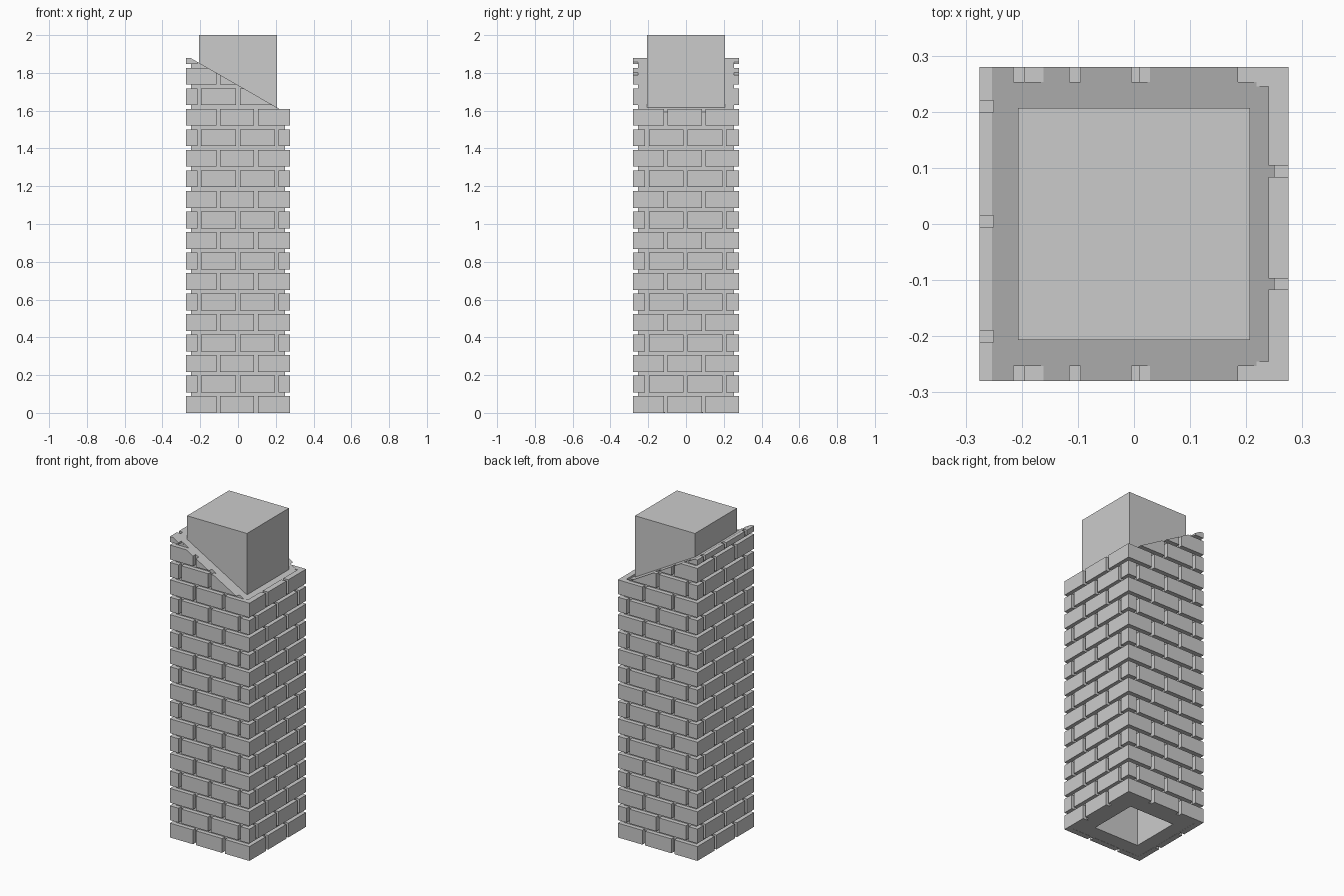
import bpy, bmesh
from mathutils import Vector

cube = bpy.data.objects.get("Cube")
if cube:
    bpy.data.objects.remove(cube)

HX, HY = 0.275, 0.28          # half size over the bricks
DEPTH = 0.035                 # brick depth, partly sunk in the core
GAP = 0.02                    # mortar joint
PITCH, BRICK = 0.1086, 0.0895 # course spacing and brick height
SLOPE = 0.572                 # fall of the cut towards +x
CUT_Z = 1.735                 # height of the cut at x = 0

stone = bpy.data.materials.new("grey stone")
stone.use_nodes = True
GREY = (0.6, 0.6, 0.6, 1)
stone.diffuse_color = GREY
stone.node_tree.nodes["Principled BSDF"].inputs["Base Color"].default_value = GREY


def finish(bm, name):
    bmesh.ops.recalc_face_normals(bm, faces=bm.faces[:])
    mesh = bpy.data.meshes.new(name)
    bm.to_mesh(mesh)
    bm.free()
    mesh.materials.append(stone)
    obj = bpy.data.objects.new(name, mesh)
    bpy.context.collection.objects.link(obj)
    return obj


def cut_height(x):
    return CUT_Z - SLOPE * x


def add_brick(bm, place, a, b, half, z0, z1):
    """Brick from a to b along a wall, mitred where it meets a corner."""
    a_in = a + DEPTH if a <= -half else a
    b_in = b - DEPTH if b >= half else b
    outline = [(a, 0), (b, 0), (b_in, DEPTH), (a_in, DEPTH)]
    low = [bm.verts.new(place(u, d, z0)) for u, d in outline]
    high = [bm.verts.new(place(u, d, z1)) for u, d in outline]
    bm.faces.new(low)
    bm.faces.new(high)
    for i in range(4):
        j = (i + 1) % 4
        bm.faces.new((low[i], low[j], high[j], high[i]))


def add_course(bm, place, half, row, shift):
    joints = (-0.205, 0, 0.205) if row % 2 else (-0.105, 0.096)
    z0 = row * PITCH
    z1 = min(z0 + BRICK, 1.88)
    start = -half
    for joint in joints:
        add_brick(bm, place, start, joint + shift - GAP / 2, half, z0, z1)
        start = joint + shift + GAP / 2
    add_brick(bm, place, start, half, half, z0, z1)


# Brick walls: whole courses below, courses trimmed by the slope above
walls = {
    "front_bricks": (lambda u, d, z: (u, d - HY, z), HX, 0),
    "back_bricks": (lambda u, d, z: (u, HY - d, z), HX, 0),
    "right_bricks": (lambda u, d, z: (d - HX, u, z), HY, 0.005),
    "left_bricks": (lambda u, d, z: (HX - d, u, z), HY, -0.002),
}
for name, (place, half, shift) in walls.items():
    bm = bmesh.new()
    for row in range(15, 18):
        add_course(bm, place, half, row, shift)
    bmesh.ops.bisect_plane(
        bm, geom=bm.verts[:] + bm.edges[:] + bm.faces[:],
        plane_co=Vector((0, 0, CUT_Z)), plane_no=Vector((SLOPE, 0, 1)),
        clear_outer=True)
    bmesh.ops.holes_fill(bm, edges=[e for e in bm.edges if e.is_boundary], sides=0)
    for row in range(15):
        add_course(bm, place, half, row, shift)
    finish(bm, name)

# Mortar core: square tube with a sloping top
bm = bmesh.new()
corners = [(-1, -1), (1, -1), (1, 1), (-1, 1)]
loops = []
for hx, hy, top in ((0.25, 0.253, False), (0.25, 0.253, True),
                    (0.155, 0.155, True), (0.155, 0.155, False)):
    loops.append([bm.verts.new((sx * hx, sy * hy, cut_height(sx * hx) if top else 0.001))
                  for sx, sy in corners])
for k in range(4):
    first, second = loops[k], loops[(k + 1) % 4]
    for i in range(4):
        j = (i + 1) % 4
        bm.faces.new((first[i], first[j], second[j], second[i]))
finish(bm, "mortar_core")

# Square block standing out of the sloping top
bm = bmesh.new()
bmesh.ops.create_cube(bm, size=1)
for v in bm.verts:
    v.co = (v.co.x * 0.414, v.co.y * 0.414, 2 if v.co.z > 0 else 1.55)
finish(bm, "top_block")
